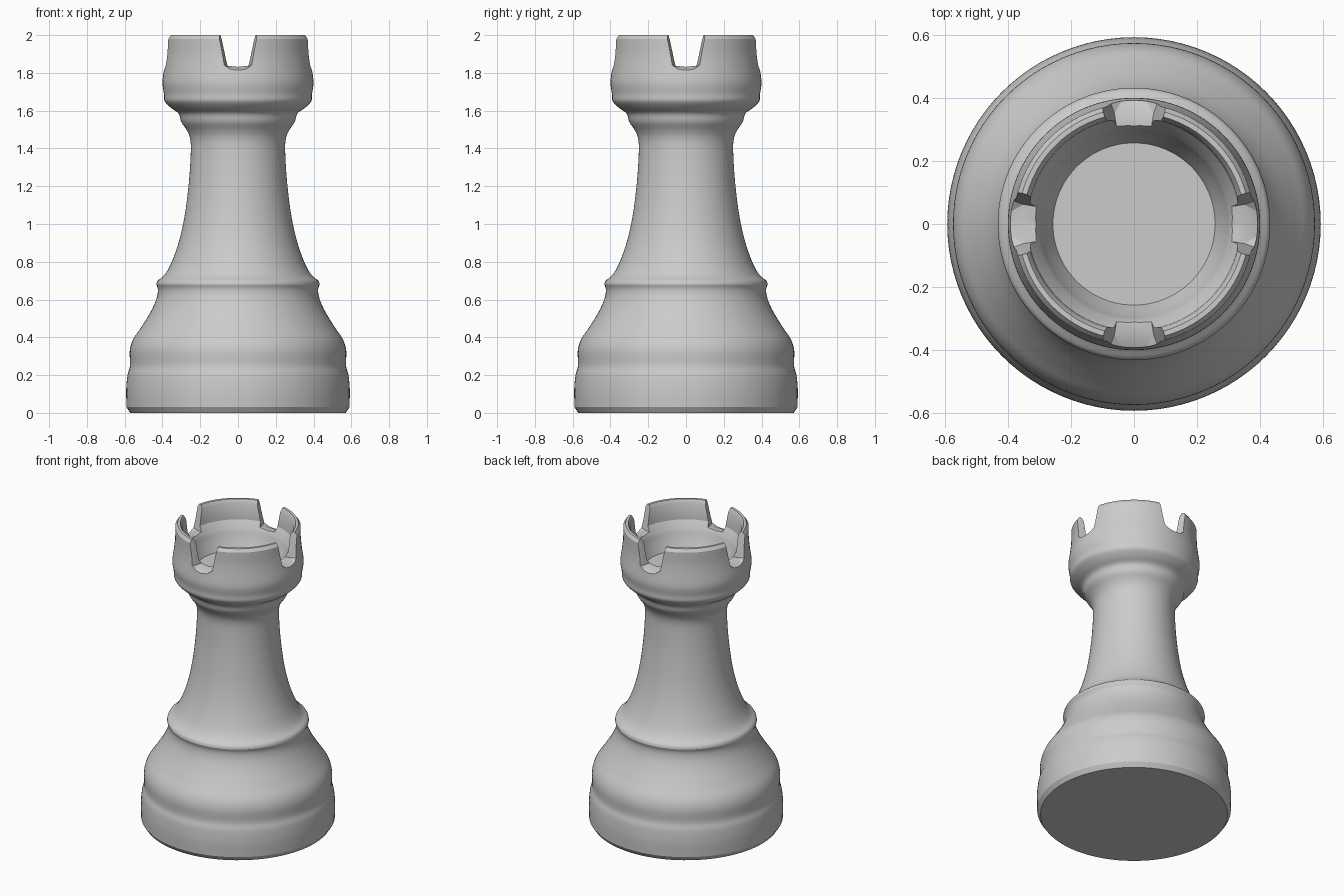
import bpy, bmesh, math
from mathutils import Vector, Matrix

if "Cube" in bpy.data.objects:
    bpy.data.objects.remove(bpy.data.objects["Cube"])

SEGMENTS = 96


def smooth_curve(pts, steps=4):
    """Catmull-Rom curve through a short list of (radius, z) points."""
    if len(pts) < 3:
        return list(pts)
    v = [Vector(p) for p in pts]
    v = [2 * v[0] - v[1]] + v + [2 * v[-1] - v[-2]]
    out = []
    for a, b, c, d in zip(v, v[1:], v[2:], v[3:]):
        for i in range(steps):
            t = i / steps
            out.append(0.5 * (2 * b + (c - a) * t + (2 * a - 5 * b + 4 * c - d) * t * t
                              + (3 * b - a - 3 * c + d) * t ** 3))
    return out + [v[-2]]


def make_object(name, bm):
    bmesh.ops.recalc_face_normals(bm, faces=bm.faces)
    mesh = bpy.data.meshes.new(name)
    bm.to_mesh(mesh)
    bm.free()
    obj = bpy.data.objects.new(name, mesh)
    bpy.context.collection.objects.link(obj)
    return obj


# Turned profile: every run is smooth, runs meet at creases
runs = [
    [(0, 0), (0.57, 0)],
    [(0.57, 0), (0.59, 0.03)],
    [(0.59, 0.03), (0.592, 0.12), (0.585, 0.2), (0.572, 0.25), (0.573, 0.33),
     (0.555, 0.39), (0.515, 0.45), (0.465, 0.53), (0.433, 0.6), (0.424, 0.65), (0.432, 0.68)],
    [(0.432, 0.68), (0.425, 0.7), (0.39, 0.73), (0.355, 0.79), (0.315, 0.9), (0.283, 1.04),
     (0.26, 1.22), (0.25, 1.38), (0.253, 1.45), (0.27, 1.495), (0.3, 1.54),
     (0.315, 1.585), (0.355, 1.615), (0.388, 1.65), (0.392, 1.69),
     (0.4, 1.75), (0.39, 1.83), (0.383, 1.9), (0.382, 1.98)],
    [(0.382, 1.98), (0.368, 2.0)],
    [(0.368, 2.0), (0.352, 2.0)],
    [(0.352, 2.0), (0.338, 1.975)],
    [(0.338, 1.975), (0.335, 1.87)],
    [(0.335, 1.87), (0.304, 1.82)],
    [(0.304, 1.82), (0.285, 1.765), (0.257, 1.7)],
    [(0.257, 1.7), (0, 1.7)],
]
profile = []
for run in runs:
    profile += smooth_curve(run)[(1 if profile else 0):]

# Lathe the body
bm = bmesh.new()
verts = [bm.verts.new((r, 0, z)) for r, z in profile]
edges = [bm.edges.new(p) for p in zip(verts, verts[1:])]
bmesh.ops.spin(bm, geom=verts + edges, axis=(0, 0, 1), cent=(0, 0, 0),
               angle=2 * math.pi, steps=SEGMENTS)
bmesh.ops.remove_doubles(bm, verts=bm.verts, dist=0.0005)
rook = make_object("rook_body", bm)


# Flared notch cutters: (radius, top half width, low half width, shoulder z, centre z)
sections = [(0.22, 0.06, 0.04, 1.835, 1.828),
            (0.35, 0.092, 0.062, 1.838, 1.832),
            (0.46, 0.135, 0.1, 1.85, 1.785)]
bm = bmesh.new()
for k in range(4):
    rot = Matrix.Rotation(k * math.pi / 2, 3, 'Z')
    rings = []
    for r, top, low, zs, zc in sections:
        shape = [(-top - 0.015, 2.06), (-top, 1.98), (-low, zs), (0, zc),
                 (low, zs), (top, 1.98), (top + 0.015, 2.06)]
        rings.append([bm.verts.new(rot @ Vector((x, -r, z))) for x, z in shape])
    for a, b in zip(rings, rings[1:]):
        for i in range(7):
            j = (i + 1) % 7
            bm.faces.new((a[i], a[j], b[j], b[i]))
    bm.faces.new(rings[0])
    bm.faces.new(rings[-1])
bmesh.ops.triangulate(bm, faces=bm.faces)
cutter = make_object("notch_cutter", bm)
cutter.hide_render = True

# Cut the battlements, then shade smooth with crisp creases
mod = rook.modifiers.new("battlements", 'BOOLEAN')
mod.operation = 'DIFFERENCE'
mod.solver = 'EXACT'
mod.object = cutter
bpy.context.view_layer.objects.active = rook
rook.select_set(True)
bpy.ops.object.modifier_apply(modifier=mod.name)
bpy.data.objects.remove(cutter)
bpy.ops.object.shade_smooth_by_angle(angle=math.radians(28))
